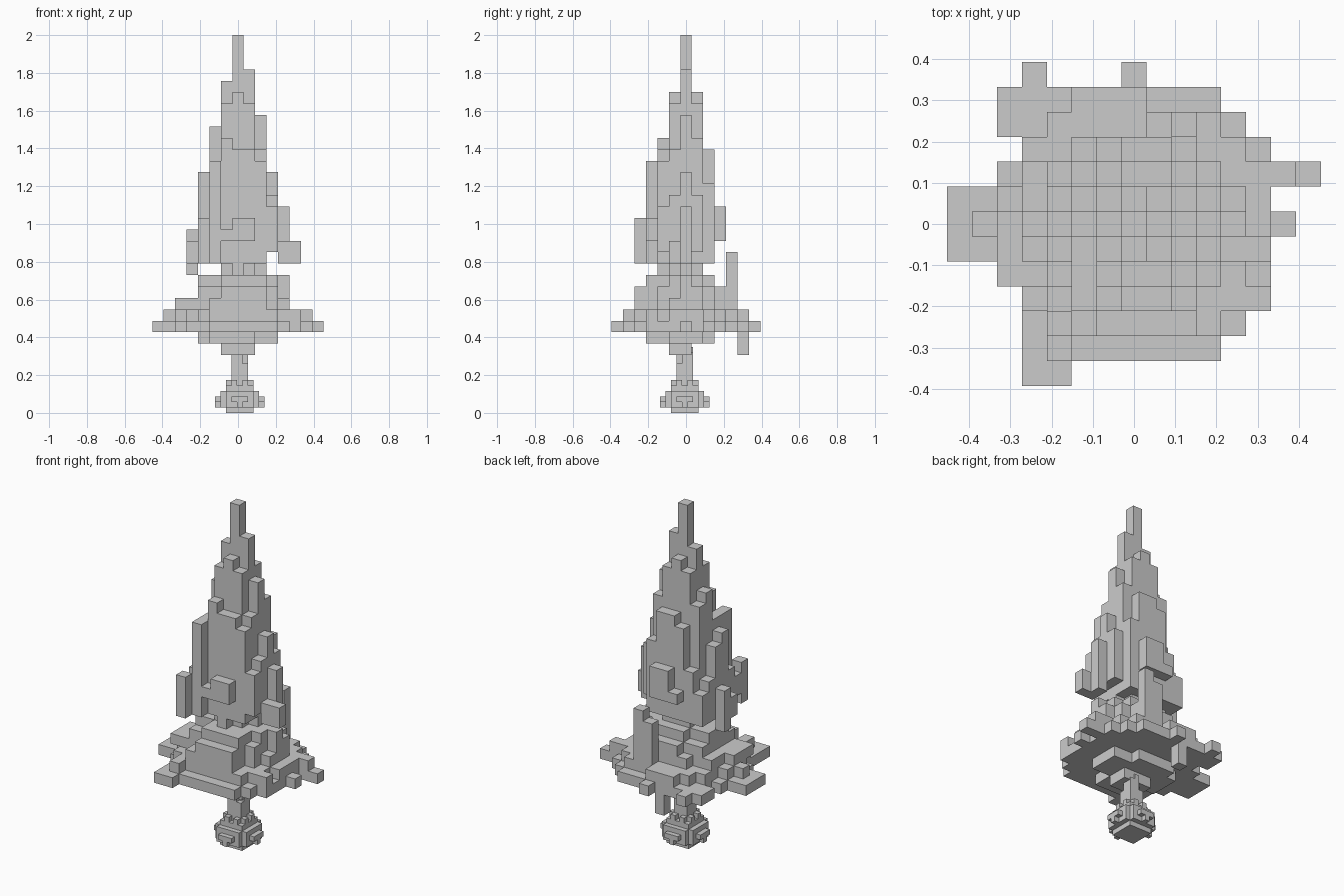
import bpy

if "Cube" in bpy.data.objects:
    bpy.data.objects.remove(bpy.data.objects["Cube"])

V = 0.0605          # foliage voxel
W = 0.029           # stand and trunk voxel


def box(i0, i1, j0, j1, k0, k1):
    """Inclusive block of voxel cells."""
    return {(i, j, k) for i in range(i0, i1 + 1)
            for j in range(j0, j1 + 1) for k in range(k0, k1 + 1)}


def union(boxes):
    cells = set()
    for b in boxes:
        cells |= box(*b)
    return cells


# Corner loops of a unit cube's faces, keyed by outward direction
FACES = {
    (1, 0, 0): ((1, 0, 0), (1, 1, 0), (1, 1, 1), (1, 0, 1)),
    (-1, 0, 0): ((0, 0, 0), (0, 0, 1), (0, 1, 1), (0, 1, 0)),
    (0, 1, 0): ((0, 1, 0), (0, 1, 1), (1, 1, 1), (1, 1, 0)),
    (0, -1, 0): ((0, 0, 0), (1, 0, 0), (1, 0, 1), (0, 0, 1)),
    (0, 0, 1): ((0, 0, 1), (1, 0, 1), (1, 1, 1), (0, 1, 1)),
    (0, 0, -1): ((0, 0, 0), (0, 1, 0), (1, 1, 0), (1, 0, 0)),
}


def skin(name, cells, size, origin, hidden=frozenset()):
    """Mesh only the exposed faces of a voxel set."""
    verts, faces = {}, []
    for c in sorted(cells):
        for d, corners in FACES.items():
            n = tuple(a + b for a, b in zip(c, d))
            if n in cells or n in hidden:
                continue
            faces.append([verts.setdefault(tuple(a + b for a, b in zip(c, q)), len(verts))
                          for q in corners])
    pts = [(origin[0] + (x - .5) * size, origin[1] + (y - .5) * size,
            origin[2] + z * size) for x, y, z in verts]
    me = bpy.data.meshes.new(name)
    me.from_pydata(pts, [], faces)
    me.update()
    ob = bpy.data.objects.new(name, me)
    bpy.context.collection.objects.link(ob)
    return ob


# Upper foliage: column tops for x cells -3..4, one row per y cell
tops = {
    -3: (0, 17, 0, 0, 0, 0, 0, 0),
    -2: (12, 17, 19, 18, 18, 17, 13, 0),
    -1: (16, 17, 22, 23, 22, 18, 14, 0),
    0: (15, 20, 24, 28, 25, 21, 16, 13),
    1: (12, 19, 22, 23, 22, 19, 14, 0),
    2: (11, 13, 17, 18, 18, 15, 0, 0),
}
upper = set()
for j, row in tops.items():
    for i, top in zip(range(-3, 5), row):
        core = -1 <= i <= 1 and -1 <= j <= 1 or (i, j) == (2, 0)
        base = 7 if core else 9 if i == 3 else 8
        if top:
            upper |= box(i, i, j, j, base, top - 1)
# Hanging tufts around the upper foliage
upper |= union([
    (-3, -3, -4, -4, 8, 11), (-3, -3, -3, -3, 9, 10), (0, 1, -3, -3, 10, 11), (-1, -1, -3, -3, 10, 10),
    (0, 1, 3, 3, 10, 12), (-1, 0, 3, 3, 10, 10),
    (-4, -4, 0, 0, 7, 10), (-4, -4, -1, -1, 8, 9), (5, 5, -1, -1, 8, 9), (4, 4, -1, -1, 8, 9),
])

# Lowest plate of the skirt: x range for each y cell
plate = {5: (-5, 3), 4: (-5, 4), 3: (-4, 5), 2: (-5, 7), 1: (-7, 5), 0: (-7, 6),
         -1: (-7, 5), -2: (-5, 5), -3: (-4, 5), -4: (-4, 4), -5: (-4, 3), -6: (-4, -3)}
lower = union([(a, b, j, j, 2, 2) for j, (a, b) in plate.items()])
lower |= union([(-4, -4, 6, 6, 2, 2), (0, 0, 6, 6, 2, 2)])
# Terraces stepping in above the plate
lower |= union([
    (-4, 4, -3, 3, 3, 3), (-3, 3, -4, 4, 3, 3), (-5, 5, -1, 1, 3, 3),
    (-6, -6, 0, 0, 3, 3), (5, 6, 2, 2, 3, 3), (-2, 0, 5, 5, 3, 3),
    (-3, -3, -5, -5, 3, 3), (5, 5, -3, -3, 3, 3),
    (-4, 3, -2, 2, 4, 4), (-2, 2, -4, 3, 4, 4), (4, 4, -1, 1, 4, 4), (-5, -5, -2, 0, 4, 4),
    (-3, 3, -2, 2, 5, 5), (-1, 2, -4, 3, 5, 5), (4, 4, 0, 1, 5, 5),
    (-3, 3, -1, 1, 6, 6), (-1, 2, -3, 2, 6, 6), (4, 4, 0, 0, 6, 6),
    (0, 0, -2, -2, 7, 7),
])
# Back tufts and the steps under the plate
lower |= union([
    (2, 2, 4, 4, 3, 8), (1, 1, 4, 4, 3, 7), (-1, -1, 5, 5, 0, 1),
    (-3, 3, -1, 1, 1, 1), (-2, 1, -3, 2, 1, 1), (-1, 1, -1, 0, 0, 0),
])

FOLIAGE = (0, 0, 0.306)
skin("upper_foliage", upper, V, FOLIAGE, lower)
skin("lower_foliage", lower, V, FOLIAGE, upper)

# Rounded stand with a knob on each side and a collar
stand = union([
    (-2, 2, -2, 2, 0, 0), (-3, 3, -2, 2, 1, 3), (-2, 2, -3, 3, 1, 3),
    (-2, 2, -2, 2, 4, 4),
])
for s in (-1, 1):
    stand |= box(4 * s, 4 * s, -1, 1, 2, 2) | box(4 * s, 4 * s, 0, 0, 1, 1)
    stand |= box(-1, 1, 4 * s, 4 * s, 2, 2) | box(0, 0, 4 * s, 4 * s, 1, 1)
    stand |= box(2 * s, 2 * s, -1, -1, 5, 5) | box(2 * s, 2 * s, 1, 1, 5, 5)
    stand |= box(-1, -1, 2 * s, 2 * s, 5, 5) | box(1, 1, 2 * s, 2 * s, 5, 5)

# Trunk, notched below the foliage
trunk = union([(-1, 1, -1, 1, 5, 8), (-1, 1, 0, 0, 9, 11), (0, 0, -1, 1, 9, 11),
               (-1, -1, -1, -1, 9, 10), (1, 1, 1, 1, 9, 10)])
STAND = (0.01, -0.007, 0)
skin("stand", stand, W, STAND, trunk)
skin("trunk", trunk, W, STAND, stand)
